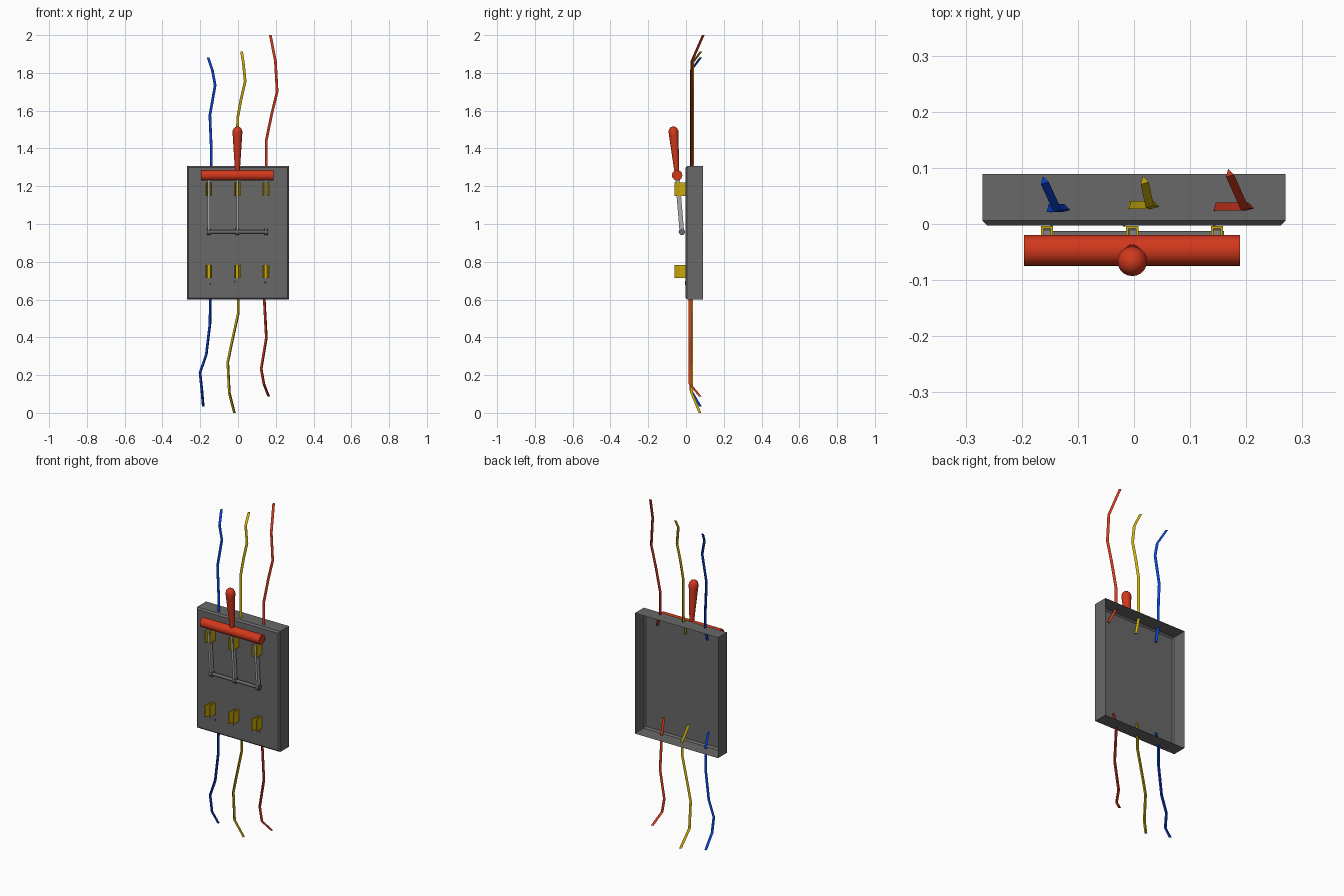
import bpy, bmesh
from math import radians, sin, cos
from mathutils import Vector

if "Cube" in bpy.data.objects:
    bpy.data.objects.remove(bpy.data.objects["Cube"])


def material(name, r, g, b):
    m = bpy.data.materials.new(name)
    m.use_nodes = True
    m.diffuse_color = (r, g, b, 1)
    m.node_tree.nodes["Principled BSDF"].inputs["Base Color"].default_value = (r, g, b, 1)
    return m


GREY = material("panel grey", .138, .138, .138)
STEEL = material("blade steel", .41, .41, .41)
RED = material("red", .64, .04, .012)
YELLOW = material("brass yellow", .6, .41, .003)
BLUE = material("wire blue", .003, .055, .62)


def finish(name, bm, mat, smooth=False):
    me = bpy.data.meshes.new(name)
    bmesh.ops.recalc_face_normals(bm, faces=bm.faces)
    bm.to_mesh(me)
    bm.free()
    me.materials.append(mat)
    ob = bpy.data.objects.new(name, me)
    bpy.context.collection.objects.link(ob)
    if smooth:
        bpy.ops.object.select_all(action='DESELECT')
        ob.select_set(True)
        bpy.context.view_layer.objects.active = ob
        bpy.ops.object.shade_smooth_by_angle(angle=radians(40))


def loft(bm, rings):
    """Skin a list of vertex rings and cap both ends."""
    n = len(rings[0])
    for lo, hi in zip(rings, rings[1:]):
        for i in range(n):
            j = (i + 1) % n
            bm.faces.new((lo[i], lo[j], hi[j], hi[i]))
    bm.faces.new(rings[0])
    bm.faces.new(rings[-1])


def rod(name, a, b, profile, mat, sides=20):
    """Turned rod from a towards b; profile lists (distance along, radius)."""
    bm = bmesh.new()
    a, b = Vector(a), Vector(b)
    turn = (b - a).to_track_quat('Z', 'Y')
    rings = []
    for t, r in profile:
        ring = bmesh.ops.create_circle(bm, segments=sides, radius=r)["verts"]
        for v in ring:
            v.co = a + turn @ (v.co + Vector((0, 0, t)))
        rings.append(ring)
    loft(bm, rings)
    finish(name, bm, mat, True)


def cylinder(name, a, b, r, mat, sides=20):
    length = (Vector(b) - Vector(a)).length
    rod(name, a, b, [(0, r), (length, r)], mat, sides)


def wire(name, mat, path, spin):
    """Three-sided wire; spin is the heading of its first corner."""
    bm = bmesh.new()
    corners = [radians(spin + 120 * k) for k in range(3)]
    loft(bm, [[bm.verts.new((x + .0085 * cos(c), y + .0085 * sin(c), z)) for c in corners]
              for x, y, z in path])
    finish(name, bm, mat)


# Backing box: thin sheet, open at the back, chamfered front edges
bm = bmesh.new()
bmesh.ops.create_cube(bm, size=1)
for v in bm.verts:
    v.co = Vector((v.co.x * .54, v.co.y * .092 + .043, v.co.z * .707 + .954))
back = [f for f in bm.faces if f.calc_center_median().y > .08]
bmesh.ops.delete(bm, geom=back, context='FACES')
front = [e for e in bm.edges if all(v.co.y < 0 for v in e.verts)]
bmesh.ops.bevel(bm, geom=front, offset=.009, segments=1, affect='EDGES')
finish("backing_box", bm, GREY)

# Spring clips: U channels whose jaws flare towards the front
columns = {"right": -.155, "middle": -.003, "left": .148}
half = [(.0065, -.008), (.0065, -.035), (.013, -.062),
        (.018, -.062), (.011, -.035), (.011, -.0035)]
outline = half + [(-x, y) for x, y in reversed(half)]
for row, z0, z1 in (("upper", 1.149, 1.22), ("lower", .714, .784)):
    for side, cx in columns.items():
        bm = bmesh.new()
        loft(bm, [[bm.verts.new((cx + x, y, z)) for x, y in outline] for z in (z0, z1)])
        finish(f"{row}_clip_{side}", bm, YELLOW)

# Knife blades running from the hinge rod up to the handle bar
hinge, top = Vector((0, -.022, .958)), Vector((0, -.047, 1.258))
for side, cx in columns.items():
    bm = bmesh.new()
    bmesh.ops.create_cube(bm, size=1)
    turn = (top - hinge).to_track_quat('Z', 'X')
    for v in bm.verts:
        v.co = Vector((v.co.x * .024, v.co.y * .0125, v.co.z * (top - hinge).length))
        # blade width lies front to back, thickness lies across
        v.co = turn @ v.co + (top + hinge) / 2 + Vector((cx, 0, 0))
    finish(f"blade_{side}", bm, STEEL)
    cylinder(f"hinge_knuckle_{side}", hinge + Vector((cx - .009, 0, 0)),
             hinge + Vector((cx + .009, 0, 0)), .017, GREY, 12)
cylinder("hinge_rod", hinge + Vector((-.165, 0, 0)), hinge + Vector((.16, 0, 0)),
         .0095, GREY, 12)

# Handle bar and grip
cylinder("handle_bar", (-.196, -.047, 1.258), (.189, -.047, 1.258), .0275, RED, 24)
rod("handle_grip", (-.003, -.047, 1.255), (-.003, -.0685, 1.515),
    [(0, .012), (.03, .013), (.12, .019), (.215, .025), (.235, .0265),
     (.25, .022), (.259, .013), (.262, .004)], RED)

# Wires: bent paths as (x, y, z), starting inside the box
wire("upper_wire_right", BLUE,
     [(-.143, .01, 1.23), (-.143, .027, 1.31), (-.143, .027, 1.41), (-.15, .027, 1.575),
      (-.122, .027, 1.735), (-.137, .027, 1.815), (-.16, .077, 1.882)], 105)
wire("upper_wire_middle", YELLOW,
     [(-.005, .01, 1.23), (-.005, .033, 1.31), (-.003, .033, 1.56), (.014, .033, 1.655),
      (.037, .033, 1.755), (.027, .035, 1.855), (.018, .077, 1.912)], 105)
wire("upper_wire_left", RED,
     [(.18, .01, 1.23), (.148, .03, 1.31), (.148, .03, 1.44), (.178, .03, 1.585),
      (.206, .03, 1.7), (.197, .03, 1.862), (.17, .09, 2)], 105)
wire("lower_wire_right", BLUE,
     [(-.148, .002, .685), (-.146, .025, .605), (-.147, .025, .475), (-.167, .025, .308),
      (-.2, .025, .213), (-.19, .028, .118), (-.183, .077, .035)], 45)
wire("lower_wire_middle", YELLOW,
     [(-.02, .002, .697), (.003, .03, .605), (.002, .03, .525), (-.035, .03, .356),
      (-.053, .03, .268), (-.045, .03, .107), (-.018, .075, 0)], 45)
wire("lower_wire_left", RED,
     [(.142, .002, .695), (.14, .022, .605), (.151, .022, .397), (.124, .022, .233),
      (.138, .022, .153), (.164, .077, .086)], 45)
